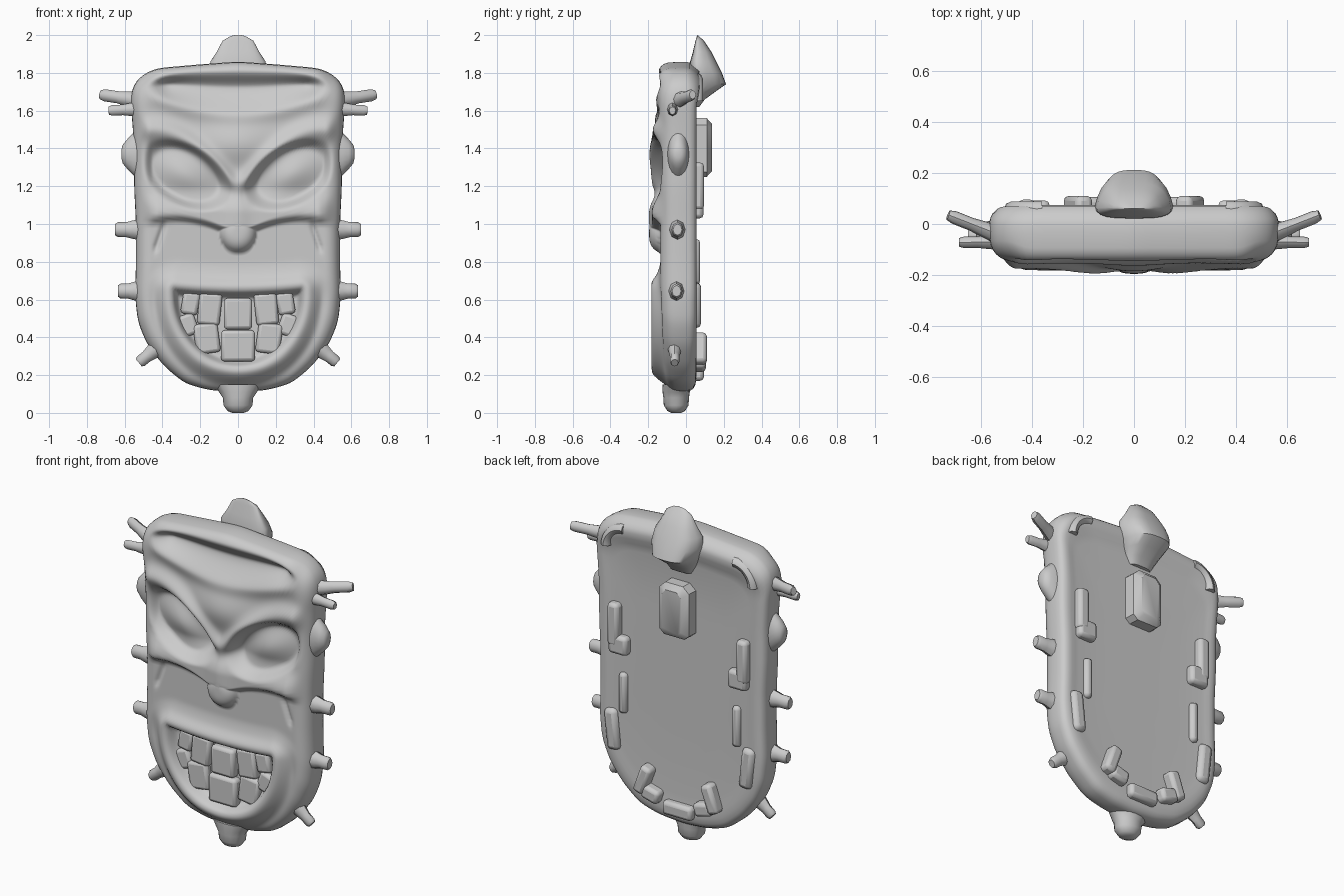
import bpy, bmesh, math
from math import sin, cos, pi, exp, hypot, sqrt
from mathutils import Vector

if "Cube" in bpy.data.objects:
    bpy.data.objects.remove(bpy.data.objects["Cube"])


def finish(name, bm, smooth=True, bevel=0.0, angle=50):
    bmesh.ops.recalc_face_normals(bm, faces=bm.faces)
    me = bpy.data.meshes.new(name)
    bm.to_mesh(me)
    bm.free()
    ob = bpy.data.objects.new(name, me)
    bpy.context.collection.objects.link(ob)
    if bevel:
        m = ob.modifiers.new("bevel", 'BEVEL')
        m.width, m.segments = bevel, 2
    if smooth:
        bpy.ops.object.select_all(action='DESELECT')
        ob.select_set(True)
        bpy.context.view_layer.objects.active = ob
        bpy.ops.object.shade_smooth_by_angle(angle=math.radians(angle))
    return ob


def loft(bm, rings, cap=True):
    loops = [[bm.verts.new(p) for p in r] for r in rings]
    n = len(loops[0])
    for a, b in zip(loops, loops[1:]):
        for i in range(n):
            bm.faces.new((a[i], a[(i + 1) % n], b[(i + 1) % n], b[i]))
    if cap:
        bm.faces.new(loops[0])
        bm.faces.new(loops[-1])


def step(a, b, v):
    t = min(1, max(0, (v - a) / (b - a)))
    return t * t * (3 - 2 * t)


def bump(v, w):
    return exp(-(v / w) ** 2)


# Carved face: how far the front sticks out towards -y
def relief(x, z):
    x = abs(x)
    p = 0.135 + 0.02 * step(1.5, 1.75, z)
    # forehead hollow
    low = 1.57 + 0.10 * (x / 0.45) ** 2
    top = 1.82 - 0.05 * (x / 0.45) ** 4
    v = (z - low) / max(0.05, top - low)
    p -= 0.075 * step(0, 0.65, v) * (1 - step(0.6, 1.0, v)) * (1 - step(0.36, 0.49, x))
    p += 0.01 * bump(z - low, 0.04) * (1 - step(0.4, 0.5, x))
    # centre of the brow, slanted brows, eye sockets and eyes
    p += 0.05 * bump(x, 0.2) * bump(z - 1.42, 0.13)
    zb = 1.17 + 0.33 * sin(min(hypot(x, 0.03), 0.45) / 0.45 * pi / 2) ** 0.9
    p += 0.04 * bump(z - zb, 0.055) * (1 - step(0.46, 0.54, x))
    dx, dz = x - 0.28, z - 1.26
    u, w = dx * 0.87 + dz * 0.5, -dx * 0.5 + dz * 0.87
    e = hypot(u / 0.26, w / 0.16)
    p -= 0.055 * (1 - step(0.7, 1.05, e)) * (1 - step(0.45, 0.52, x))
    p += 0.045 * (1 - step(0.0, 0.95, e))
    # cheek with an undercut edge
    edge = 1.02 - 0.06 * bump(x, 0.12) - 0.01 * sin(x * 14)
    p += 0.045 * step(edge - 0.025, edge + 0.02, z) * (1 - step(1.06, 1.2, z)) * (1 - step(0.42, 0.52, x))
    # nose bridge and tip
    p += 0.015 * bump(x, 0.06) * step(0.95, 1.0, z) * (1 - step(1.1, 1.2, z))
    n = hypot(x / 0.1, (z - 0.95) / 0.105)
    p = max(p, 0.12 + 0.075 * (1 - n ** 3) ** 0.6) if n < 1 else p
    # crease beside the cheek
    p -= 0.015 * bump(x - 0.39 - (1.0 - z) * 0.35, 0.015) * step(0.84, 0.88, z) * (1 - step(0.97, 1.02, z))
    # mouth opening, lips and laugh fold
    ed, top = (hypot(x / 0.335, (z - 0.625) / 0.37) - 1) * 0.35, z - 0.63 - 0.15 * x * x
    d = hypot(max(top, 0), max(ed, 0)) if top > 0 else max(top, ed)
    p += 0.02 * (1 - step(0.05, 0.17, d))
    p += 0.028 * bump(d - 0.035, 0.04)
    p -= 0.015 * bump(d - 0.115, 0.03) * (1 - step(0.55, 0.75, z))
    p -= 0.05 * (1 - step(-0.025, 0.012, d))
    return p


# Slab: right half of the outline, mirrored and evenly resampled
half = [(0, .11), (.15, .12), (.28, .155), (.39, .245), (.48, .36), (.53, .48), (.545, .62),
        (.54, .8), (.54, 1.0), (.55, 1.2), (.55, 1.4), (.56, 1.55), (.57, 1.66), (.555, 1.74),
        (.50, 1.795), (.43, 1.825), (.2, 1.845), (0, 1.86)]
loop = [Vector(p) for p in half] + [Vector((-x, z)) for x, z in half[-2:0:-1]]
N = 200
seg = [(loop[(i + 1) % len(loop)] - p).length for i, p in enumerate(loop)]
total, outline = sum(seg), []
for k in range(N):
    s, i = total * k / N, 0
    while s > seg[i]:
        s -= seg[i]
        i += 1
    outline.append(loop[i].lerp(loop[(i + 1) % len(loop)], s / seg[i]))
for _ in range(3):
    outline = [(outline[i - 1] + outline[i] * 2 + outline[(i + 1) % N]) / 4 for i in range(N)]
C = Vector((0, 0.98))


def ring(t, depth):
    pts = [C + (p - C) * t for p in outline]
    return [(p.x, depth(p.x, p.y), p.y) for p in pts]


rings = []
for k in range(1, 86):
    t = 1 - (1 - k / 85) ** 1.25
    s = max(0, (t - 0.84) / 0.16)

    def front(x, z):
        n = 2.2 + 1.3 * step(1.55, 1.8, z) * (1 - step(.4, .5, abs(x)))
        return -0.035 - (relief(x, z) - 0.035) * max(0, 1 - s ** n) ** (1 / n)
    rings.append(ring(t, front))
for t, y in [(1, 0), (.995, .02), (.98, .04), (.955, .05), (.92, .055), (.88, .055), (.84, .052),
             (.79, .05), (.5, .047), (.2, .047)]:
    rings.append(ring(t, lambda x, z: y + .02 * step(1.6, 1.75, z) * step(.8, .9, t) * (t < .97)))
bm = bmesh.new()
loft(bm, rings)
finish("mask_body", bm, angle=70)


# Two rows of teeth: x, z, width, height, tilt
def block(name, c, size, tilt=0, bevel=0.015):
    bm = bmesh.new()
    bmesh.ops.create_cube(bm, size=1)
    bmesh.ops.scale(bm, verts=bm.verts, vec=size)
    ob = finish(name, bm, bevel=bevel, angle=40)
    ob.location = c
    ob.rotation_euler.y = math.radians(tilt)
    return ob


for x, z, w, h, a in [(0, .525, .15, .165, 0), (.15, .55, .12, .17, -6), (.252, .58, .09, .12, -10),
                      (0, .355, .18, .165, 0), (.165, .395, .13, .16, 8), (.266, .465, .095, .115, 20)]:
    for s in ([1, -1] if x else [1]):
        block("tooth", (s * x, -0.109 + 0.06 * x, z), (w, .09, h), s * a, .018)


# Side pegs: start, end, radius
def peg(name, a, b, r):
    a, b = Vector(a), Vector(b)
    axis = (b - a).normalized()
    p = axis.cross(Vector((0, 1, 0))).normalized()
    q = axis.cross(p)
    secs = [(0, r * 1.5), (.4, r * 1.2), (.6, r), (.9, r), (1, r * .75)]
    bm = bmesh.new()
    loft(bm, [[a.lerp(b, f) + (p * cos(i * pi / 4) + q * .8 * sin(i * pi / 4)) * k for i in range(8)]
              for f, k in secs])
    finish(name, bm, angle=50)


for s in (1, -1):
    for a, b, r in [((.5, -.055, 1.65), (.728, .035, 1.685), .032), ((.5, -.07, 1.61), (.685, -.072, 1.60), .028),
                    ((.5, -.045, .97), (.65, -.045, .97), .04), ((.5, -.05, .645), (.635, -.05, .645), .04),
                    ((.42, -.06, .35), (.525, -.06, .265), .032)]:
        peg("side_peg", (s * a[0], *a[1:]), (s * b[0], *b[1:]), r)
    # ear: bell-shaped bump growing out of the side
    bm = bmesh.new()
    loft(bm, [[(s * x, -.04 + ry * cos(i * pi / 10), 1.37 + rz * sin(i * pi / 10)) for i in range(20)]
              for x, ry, rz in [(.52, .06, .14), (.555, .055, .11), (.585, .048, .08), (.61, .035, .05), (.618, .015, .02)]])
    finish("ear", bm)

# Chin knob
bm = bmesh.new()
loft(bm, [[(r * cos(i * pi / 8), -.052 + min(r, .085) * .85 * sin(i * pi / 8), z) for i in range(16)]
          for z, r in [(0, .03), (.01, .055), (.04, .077), (.08, .08), (.11, .1), (.15, .13)]])
finish("chin_knob", bm)

# Crest behind the top: z, front y, back y, half width
bm = bmesh.new()
rings = []
for z, y0, y1, w in [(1.62, .02, .07, .08), (1.66, .02, .10, .10), (1.70, .02, .155, .12), (1.74, .02, .212, .14),
                     (1.80, .02, .19, .16), (1.86, .022, .16, .152), (1.91, .036, .135, .118),
                     (1.97, .05, .095, .085), (1.995, .058, .068, .04), (2.0, .06, .064, .015)]:
    r = []
    for i in range(24):
        c, sn = cos(i * pi / 12), sin(i * pi / 12)
        c, sn = (math.copysign(abs(v) ** 0.65, v) for v in (c, sn))
        r.append((w * c * (0.9 - 0.2 * sn), (y0 + y1) / 2 + (y1 - y0) / 2 * sn, z))
    rings.append(r)
loft(bm, rings)
finish("crest", bm)

# Back details: centre block, side ridges, chin blocks
bm = bmesh.new()
loft(bm, [[(x * k, y, 1.405 + z * kz) for x, z in [(-.1, -.13), (-.07, -.155), (.07, -.155), (.1, -.13),
                                                  (.1, .12), (.06, .155), (-.06, .155), (-.1, .12)]]
          for y, k, kz in [(.02, 1, 1), (.11, .95, 1), (.138, .6, .8)]])
finish("back_block", bm, angle=35)
block("back_chin_block", (0, .05, .21), (.19, .09, .08), 0, .02)
for s in (1, -1):
    block("back_ridge", (s * .42, .05, 1.20), (.07, .09, .25), 0, .02)
    block("back_ridge_foot", (s * .39, .05, 1.085), (.12, .085, .11), 0, .02)
    block("back_low_ridge", (s * .44, .035, .57), (.08, .09, .24), s * 6, .025)
    block("back_mid_ridge", (s * .37, .035, .8), (.05, .08, .24), 0, .02)
    block("back_corner_block", (s * .22, .06, .34), (.07, .1, .17), s * -20, .02)
    block("back_corner_foot", (s * .17, .055, .265), (.11, .1, .08), s * -15, .02)
    # curved bead in each top corner of the back
    bm = bmesh.new()
    pts = [(.36 + .12 * sin(a), 1.65 + .12 * cos(a)) for a in [k * pi / 20 for k in range(11)]]
    loft(bm, [[(s * (x + .03 * cos(j * pi / 4) * sin(k * pi / 20)), .055 + .034 * sin(j * pi / 4),
                z + .03 * cos(j * pi / 4) * cos(k * pi / 20)) for j in range(8)] for k, (x, z) in enumerate(pts)])
    finish("back_bead", bm)
